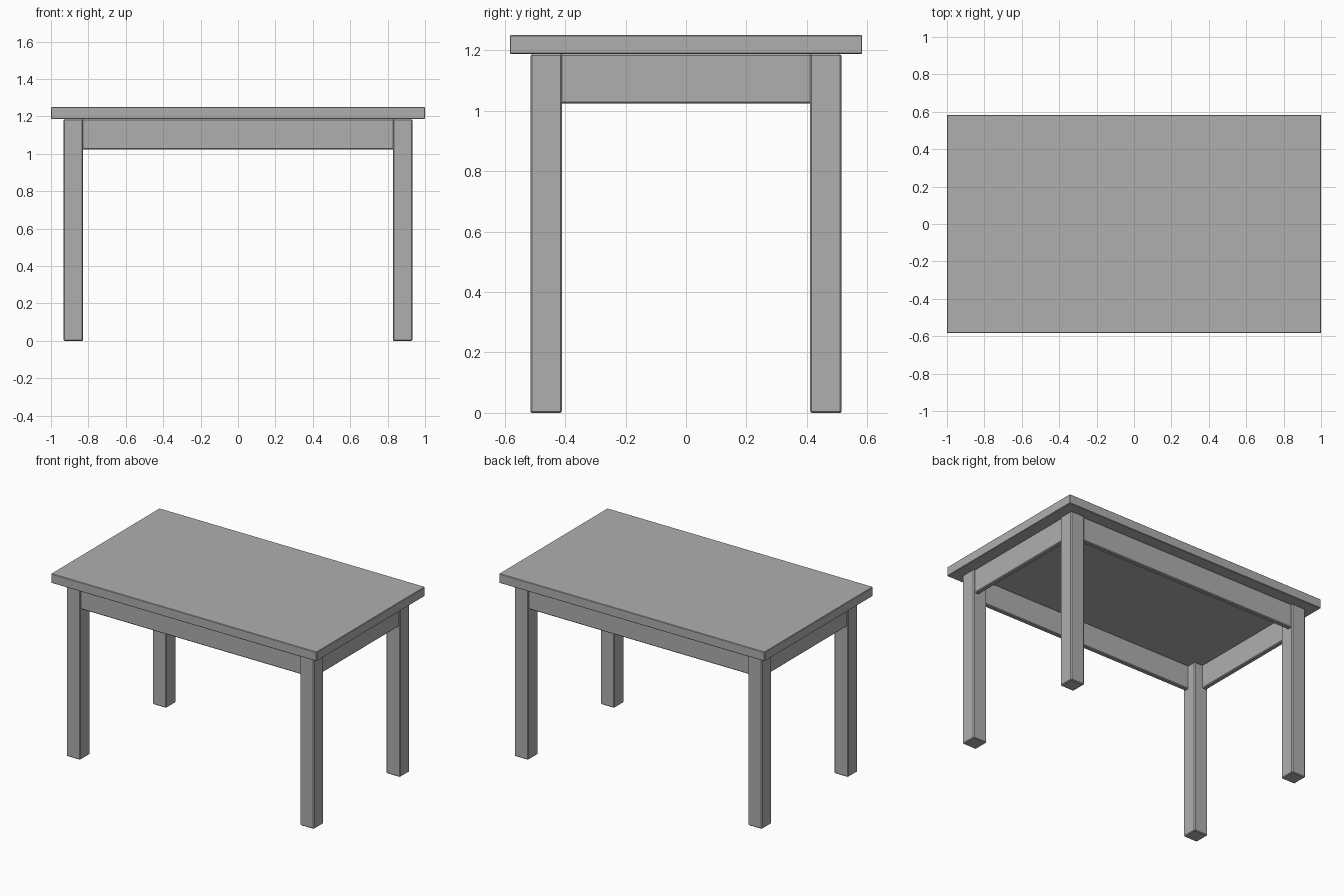
import bpy

if "Cube" in bpy.data.objects:
    bpy.data.objects.remove(bpy.data.objects["Cube"])

grey = bpy.data.materials.new("plain grey")
grey.diffuse_color = (0.43, 0.43, 0.43, 1)
grey.use_nodes = True
grey.node_tree.nodes["Principled BSDF"].inputs["Base Color"].default_value = grey.diffuse_color


def box(name, lo, hi, bevel=0.005):
    """Box between two corners with a small chamfer on its edges."""
    centre = [(a + b) / 2 for a, b in zip(lo, hi)]
    bpy.ops.mesh.primitive_cube_add(size=1, location=centre)
    ob = bpy.context.object
    ob.name = name
    ob.scale = [b - a for a, b in zip(lo, hi)]
    bpy.ops.object.transform_apply(location=False, rotation=False, scale=True)
    ob.data.materials.append(grey)
    mod = ob.modifiers.new("chamfer", 'BEVEL')
    mod.width = bevel
    mod.segments = 1
    return ob


TOP, UNDER, APRON_Z = 1.25, 1.187, 1.023
LX0, LX1 = 0.828, 0.932   # leg inner / outer in x
LY0, LY1 = 0.411, 0.515   # leg inner / outer in y
INSET, THICK = 0.01, 0.032

# table top
box("table_top", (-1, -0.583, UNDER), (1, 0.583, TOP), 0.003)

# four legs
for sx, side in ((-1, "left"), (1, "right")):
    for sy, end in ((-1, "front"), (1, "back")):
        xs = sorted((sx * LX0, sx * LX1))
        ys = sorted((sy * LY0, sy * LY1))
        box(f"{end}_{side}_leg", (xs[0], ys[0], 0), (xs[1], ys[1], UNDER))

# long aprons, front and back
for s, name in ((-1, "front_apron"), (1, "back_apron")):
    ys = sorted((s * (LY1 - INSET), s * (LY1 - INSET - THICK)))
    box(name, (-LX0 - 0.005, ys[0], APRON_Z), (LX0 + 0.005, ys[1], UNDER))

# short aprons, left and right
for s, name in ((-1, "left_apron"), (1, "right_apron")):
    xs = sorted((s * (LX1 - INSET), s * (LX1 - INSET - THICK)))
    box(name, (xs[0], -LY0 - 0.005, APRON_Z), (xs[1], LY0 + 0.005, UNDER))
